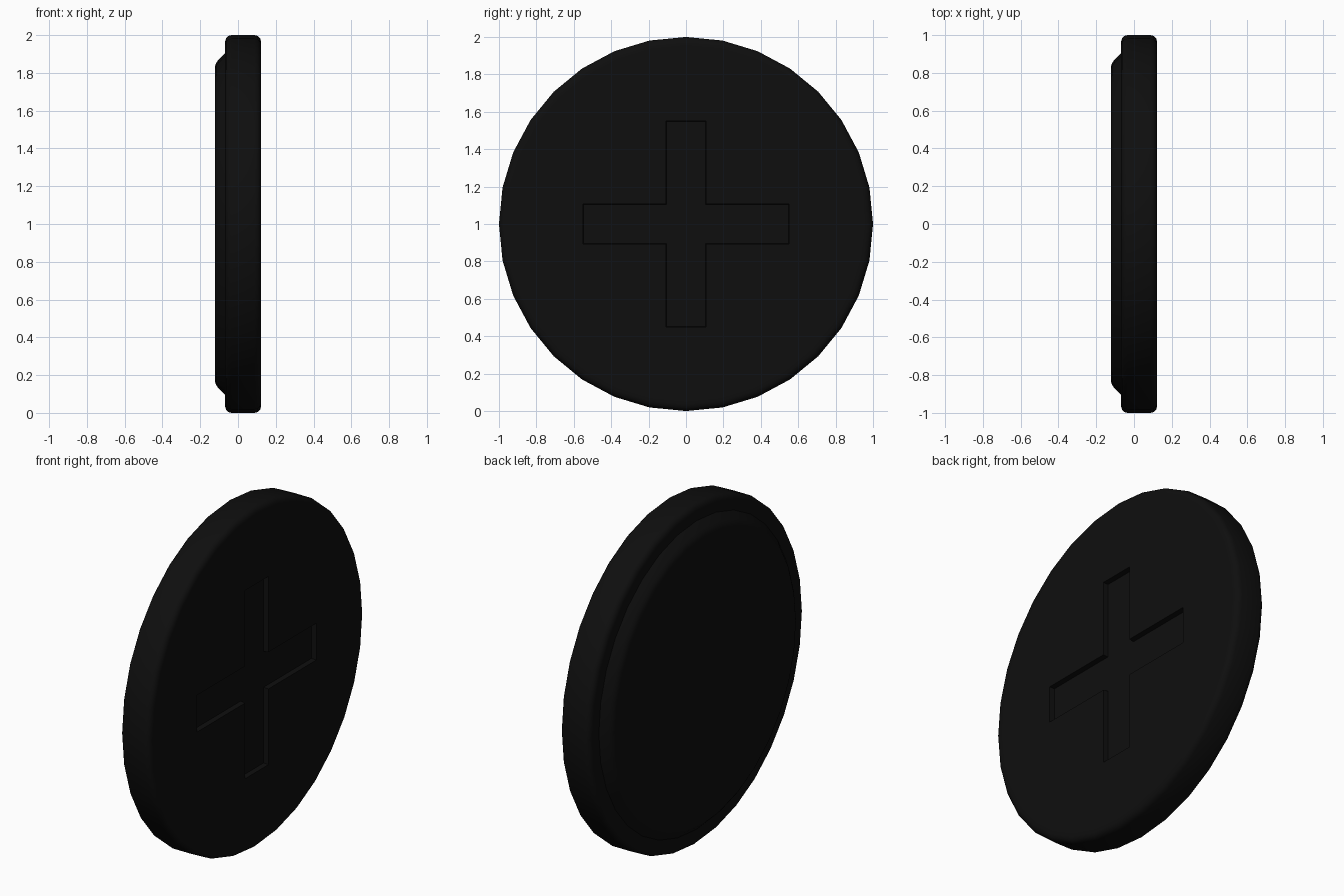
import bpy, bmesh, math
from mathutils import Vector

cube = bpy.data.objects.get("Cube")
if cube:
    bpy.data.objects.remove(cube, do_unlink=True)

SIDES = 32
FRONT, SHOULDER, BACK = 0.122, -0.068, -0.122
BEVEL = 0.034
ARM, HALF = 0.552, 0.108      # cross reach and half width

black = bpy.data.materials.new("matte_black")
black.use_nodes = True
colour = (0.0045, 0.0045, 0.0045, 1)
black.diffuse_color = colour
bsdf = black.node_tree.nodes["Principled BSDF"]
bsdf.inputs["Base Color"].default_value = colour
bsdf.inputs["Roughness"].default_value = 0.8


def corner(x, r, start):
    """Quarter-round corner points as (x, radius)."""
    steps = [math.radians(start + 30 * i) for i in range(4)]
    return [(x - BEVEL * math.cos(a), r + BEVEL * math.sin(a)) for a in steps]


# Cross-section from the back plate to the flat front
profile = [(BACK, 0.81), (BACK, 0.835), (-0.116, 0.852), (-0.105, 0.868),
           (SHOULDER, 0.905), (SHOULDER, 0.95)]
profile += corner(SHOULDER + BEVEL, 1 - BEVEL, 0)
profile += corner(FRONT - BEVEL, 1 - BEVEL, 90)
profile.append((FRONT, 0.945))

# Turned disc
bm = bmesh.new()
rings = []
for x, r in profile:
    angles = [2 * math.pi * i / SIDES for i in range(SIDES)]
    rings.append([bm.verts.new((x, r * math.cos(a), 1 + r * math.sin(a))) for a in angles])
for a, b in zip(rings, rings[1:]):
    for i in range(SIDES):
        j = (i + 1) % SIDES
        bm.faces.new((a[i], a[j], b[j], b[i]))
bm.faces.new(rings[0])
front = bm.faces.new(rings[-1])
bmesh.ops.recalc_face_normals(bm, faces=bm.faces[:])

# Cut the front face along the cross outline and sink the cross
geom = [front] + list(front.edges) + list(front.verts)
for axis in (Vector((0, 1, 0)), Vector((0, 0, 1))):
    for d in (-ARM, -HALF, HALF, ARM):
        cut = bmesh.ops.bisect_plane(bm, geom=geom, plane_co=Vector((0, 0, 1)) + axis * d,
                                     plane_no=axis)
        geom = cut["geom"]


def in_cross(face):
    c = face.calc_center_median()
    y, z = abs(c.y), abs(c.z - 1)
    return c.x > FRONT - 0.001 and min(y, z) < HALF and max(y, z) < ARM


cross = [f for f in bm.faces if in_cross(f)]
bmesh.ops.inset_region(bm, faces=cross, thickness=0.003, depth=-0.03, use_even_offset=True)

mesh = bpy.data.meshes.new("round_cap")
bm.to_mesh(mesh)
bm.free()
mesh.materials.append(black)
cap = bpy.data.objects.new("round_cap", mesh)
bpy.context.collection.objects.link(cap)
bpy.ops.object.select_all(action='DESELECT')
cap.select_set(True)
bpy.context.view_layer.objects.active = cap
bpy.ops.object.shade_smooth_by_angle(angle=math.radians(35))
